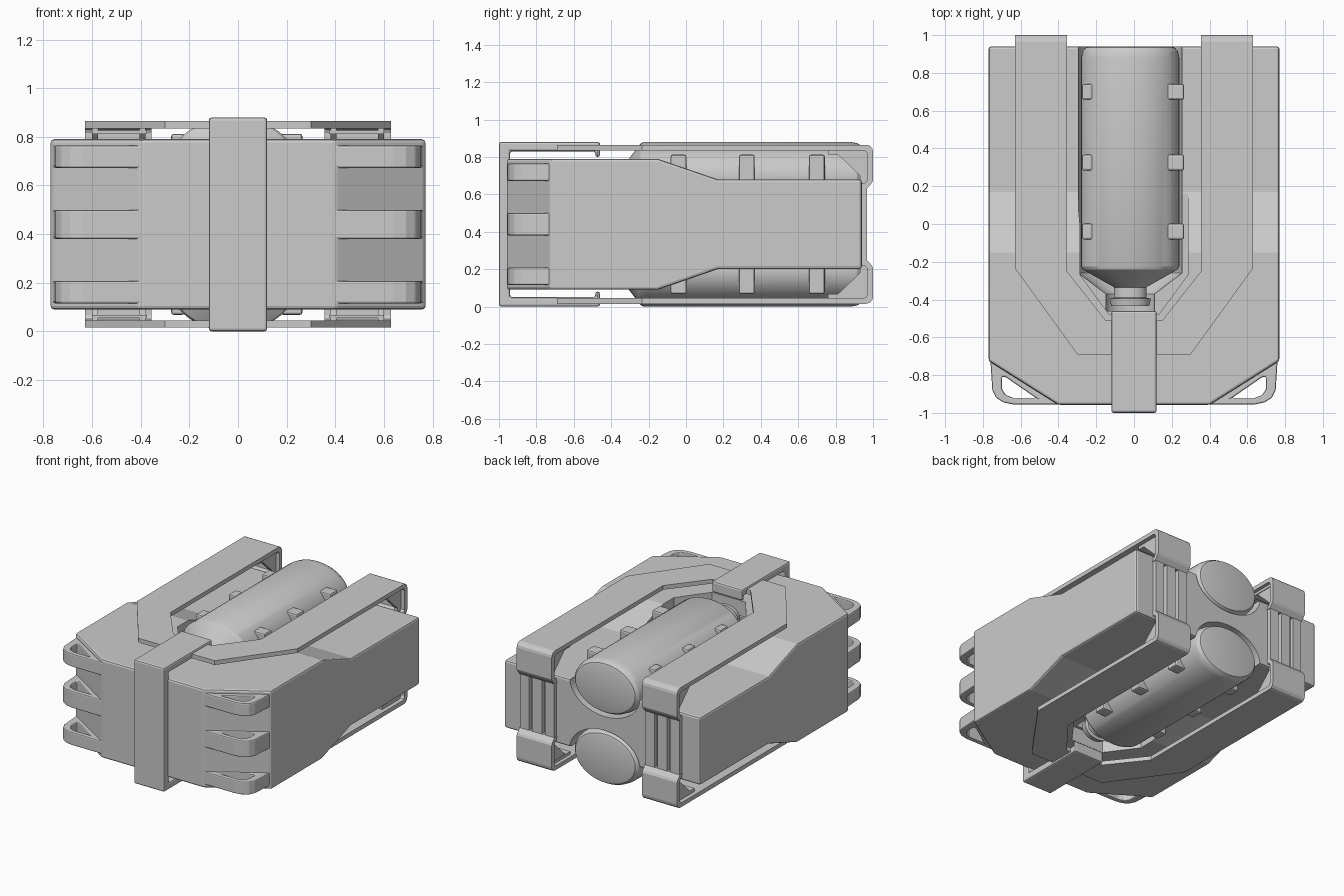
import bpy, bmesh, math

if "Cube" in bpy.data.objects:
    bpy.data.objects.remove(bpy.data.objects["Cube"])

H = 0.44  # mid height: every part is modelled relative to this symmetry plane


def finish(name, bm, bevel=0, segs=2, mirror=(False, False, False), hole=None, ox=0, smooth=False):
    bmesh.ops.recalc_face_normals(bm, faces=bm.faces)
    me = bpy.data.meshes.new(name)
    bm.to_mesh(me)
    bm.free()
    ob = bpy.data.objects.new(name, me)
    bpy.context.collection.objects.link(ob)
    ob.location = (ox, 0, H)
    if smooth:
        bpy.ops.object.select_all(action='DESELECT')
        ob.select_set(True)
        bpy.context.view_layer.objects.active = ob
        bpy.ops.object.shade_smooth_by_angle(angle=math.radians(25))
    if hole:
        cut(ob, hole)
    if bevel:
        add_bevel(ob, bevel, segs)
    if any(mirror):
        m = ob.modifiers.new("mirror", 'MIRROR')
        m.use_axis = mirror
        m.use_mirror_merge = False
    return ob


def add_bevel(ob, width, segs=2):
    b = ob.modifiers.new("bevel", 'BEVEL')
    b.width, b.segments, b.limit_method = width, segs, 'ANGLE'


def cut(ob, other, op='DIFFERENCE'):
    m = ob.modifiers.new("cut", 'BOOLEAN')
    m.operation, m.object, m.solver = op, other, 'EXACT'
    other.hide_render = True
    other.hide_viewport = True
    other.display_type = 'WIRE'


def prism(name, pts, axis, lo, hi, **kw):
    """Extrude an outline: axis 'x' takes (y, z) points, axis 'z' takes (x, y) points."""
    bm = bmesh.new()
    place = (lambda p, t: (t, p[0], p[1])) if axis == 'x' else (lambda p, t: (p[0], p[1], t))
    a = [bm.verts.new(place(p, lo)) for p in pts]
    b = [bm.verts.new(place(p, hi)) for p in pts]
    bm.faces.new(a)
    bm.faces.new(b)
    for i in range(len(pts)):
        j = (i + 1) % len(pts)
        bm.faces.new((a[i], a[j], b[j], b[i]))
    return finish(name, bm, **kw)


def box(name, x, y, z, **kw):
    return prism(name, [(x[0], y[0]), (x[1], y[0]), (x[1], y[1]), (x[0], y[1])], 'z', *z, **kw)


def lathe(name, prof, zc, squash, n=48, **kw):
    """Oval turned shape along y from (y, half width) pairs."""
    bm = bmesh.new()
    rings = [[bm.verts.new((r * math.cos(2 * math.pi * k / n), y,
                            zc + squash * r * math.sin(2 * math.pi * k / n)))
              for k in range(n)] for y, r in prof]
    bm.faces.new(rings[0])
    bm.faces.new(rings[-1])
    for a, b in zip(rings, rings[1:]):
        for k in range(n):
            j = (k + 1) % n
            bm.faces.new((a[k], a[j], b[j], b[k]))
    return finish(name, bm, **kw)


def sym(pts):
    """Complete a half outline with its x-mirrored half."""
    return pts + [(-x, y) for x, y in reversed(pts)]


Z = (False, False, True)
X = (True, False, False)
XZ = (True, False, True)

# main body: side profile intersected with the plan outline
top = [(-0.96, 0.35), (-0.15, 0.35), (0.17, 0.24), (0.94, 0.24)]
body = prism("main_body", top + [(y, -z) for y, z in reversed(top)], 'x', -0.77, 0.77)
plan = prism("plan_cutter", sym([(0.40, -0.958), (0.77, -0.725), (0.77, 1.1)]), 'z', -0.6, 0.6)
cut(body, plan, 'INTERSECT')
add_bevel(body, 0.014)

# channel for the two canisters
chan = lathe("channel_cutter", [(1.2, 0.275), (-0.26, 0.275), (-0.37, 0.13), (-0.46, 0.13)],
             0.25, 0.73, mirror=Z, ox=-0.02)
pocket = prism("pocket_cutter", sym([(0.13, -0.48), (0.285, -0.27), (0.285, 0.40)]), 'z', 0.243, 0.6, mirror=Z)
cut(body, pocket)
cut(body, chan)

# oval canisters with cone and neck, top and bottom
lathe("canister", [(0.94, 0.215), (0.935, 0.235), (0.915, 0.252), (0.88, 0.26), (-0.225, 0.26),
                   (-0.242, 0.25), (-0.335, 0.085), (-0.39, 0.085), (-0.395, 0.11), (-0.435, 0.10)],
      0.25, 0.73, mirror=Z, ox=-0.02, smooth=True)

# small clamps along the canisters
for i, y in enumerate((-0.04, 0.325, 0.70)):
    box(f"left_clamp_{i}", (-0.275, -0.22), (y - 0.042, y + 0.042), (0.23, 0.372), bevel=0.01, mirror=Z)
    box(f"right_clamp_{i}", (0.175, 0.265), (y - 0.042, y + 0.042), (0.23, 0.372), bevel=0.01, mirror=Z)

# U-shaped harness plates, top and bottom
outer = [(0.30, -0.69), (0.63, -0.235), (0.63, 0.90)]
inner = [(0.355, 0.90), (0.355, -0.25), (0.15, -0.51)]
prism("harness_plate", sym(outer + inner), 'z', 0.395, 0.425, mirror=Z)

# harness ends wrapping round the back
prism("harness_end", [(0.90, 0.425), (0.965, 0.425), (0.984, 0.419), (0.996, 0.405), (1.0, 0.388),
                      (1.0, 0.235), (0.993, 0.22), (0.967, 0.19), (0.935, 0.19), (0.97, 0.24),
                      (0.97, 0.375), (0.962, 0.39), (0.95, 0.395), (0.90, 0.395)],
      'x', 0.355, 0.63, mirror=XZ)
for i, (a, b) in enumerate(((0.36, 0.43), (0.455, 0.53), (0.555, 0.625))):
    box(f"back_rail_{i}", (a, b), (0.935, 0.968), (-0.22, 0.22), mirror=X)
for i, x in enumerate((0.38, 0.575)):
    prism(f"gusset_{i}", [(0.76, 0.395), (0.97, 0.395), (0.97, 0.22), (0.93, 0.22),
                          (0.93, 0.26), (0.81, 0.375), (0.76, 0.375)], 'x', x, x + 0.025, mirror=XZ)
box("inner_plate", (0.375, 0.60), (0.76, 0.965), (0.372, 0.385), mirror=XZ)

# front clasp: C-shaped band over the nose
arm = [(-1.0, 0.44), (-0.46, 0.44), (-0.46, 0.36), (-0.485, 0.36), (-0.485, 0.39), (-0.94, 0.39)]
half = arm[1:]
prism("front_clasp", [(-1.0, -0.44), (-1.0, 0.44)] + half + [(y, -z) for y, z in reversed(half)],
      'x', -0.12, 0.12, bevel=0.012)

# corner tie loops
loop = [(0.38, -0.955), (0.64, -0.955), (0.69, -0.945), (0.73, -0.92), (0.75, -0.88), (0.76, -0.725), (0.70, -0.745)]
hole = prism("loop_hole_cutter", [(0.52, -0.92), (0.64, -0.92), (0.68, -0.905), (0.70, -0.87), (0.70, -0.81),
                                  (0.68, -0.81)], 'z', -0.5, 0.5)
prism("middle_tie_loop", loop, 'z', -0.06, 0.06, bevel=0.008, mirror=X, hole=hole)
prism("outer_tie_loop", loop, 'z', 0.232, 0.325, bevel=0.008, mirror=XZ, hole=hole)
